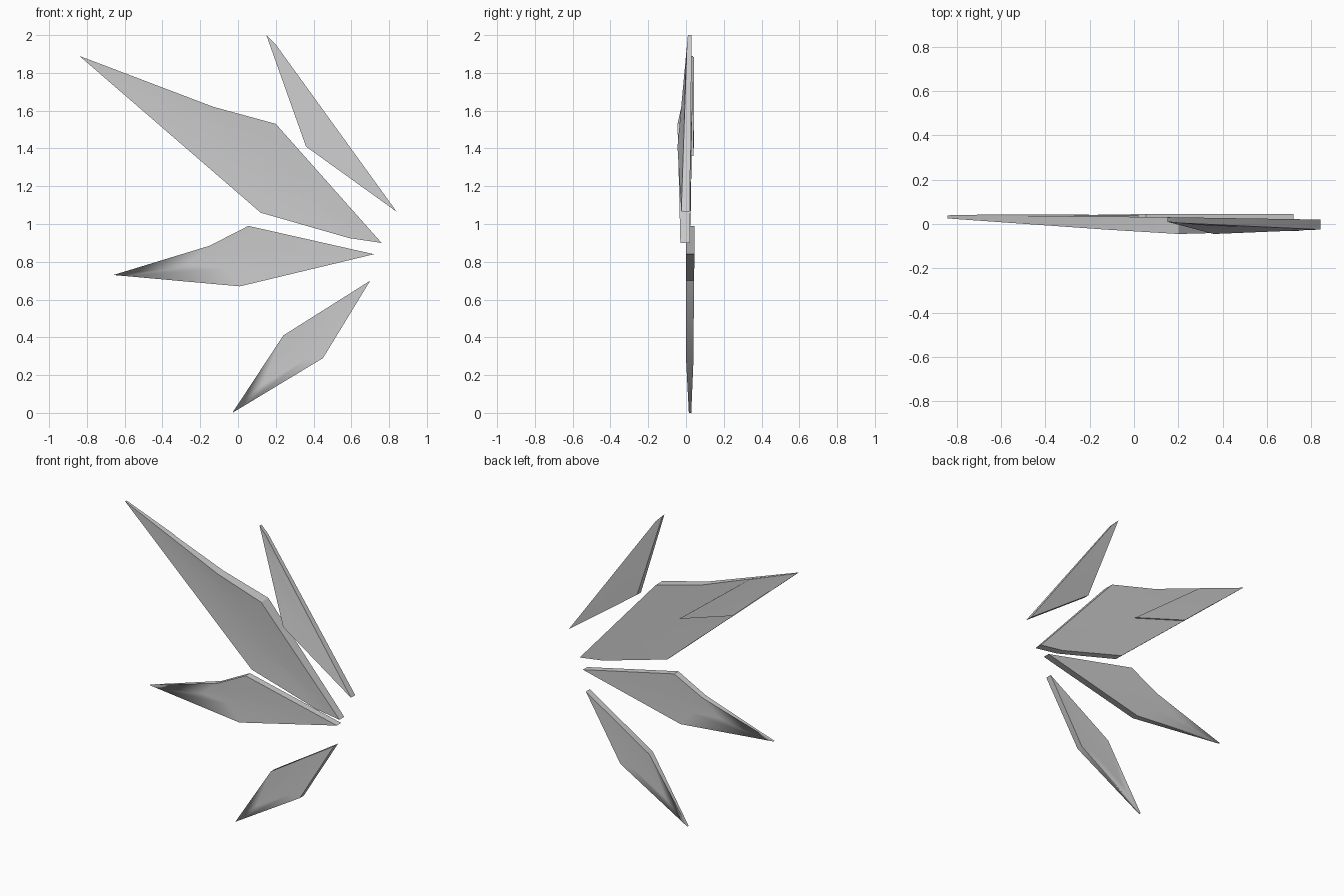
import bpy, bmesh
from mathutils import Vector

cube = bpy.data.objects.get("Cube")
if cube:
    bpy.data.objects.remove(cube, do_unlink=True)

grey = bpy.data.materials.new("shard grey")
grey.use_nodes = True
colour = (0.6, 0.6, 0.6, 1)
grey.diffuse_color = colour
bsdf = next(n for n in grey.node_tree.nodes if n.type == "BSDF_PRINCIPLED")
bsdf.inputs["Base Color"].default_value = colour


def shard(name, outline, inner=0.5, soft_tip=False):
    """Thin blade; outline rows are x, z, front y, back y, starting at the tip."""
    rows = [Vector(r) for r in outline]
    if soft_tip:
        # extra corner just along the lower edge, where the edge fades out
        rows.insert(1, rows[0].lerp(rows[1], 0.1))
    n = len(rows)
    centre = sum(rows, Vector((0, 0, 0, 0))) / n
    bm = bmesh.new()
    rims = []
    for side in (2, 3):
        rim = [bm.verts.new((r[0], r[side], r[1])) for r in rows]
        core = []
        for r in rows:
            p = centre.lerp(r, inner)
            core.append(bm.verts.new((p[0], p[side], p[1])))
        bm.faces.new(core)
        for i in range(n):
            j = (i + 1) % n
            bm.faces.new((rim[i], rim[j], core[j], core[i]))
        rims.append(rim)
    front, back = rims
    for i in range(n):
        j = (i + 1) % n
        bm.faces.new((front[i], front[j], back[j], back[i]))
    bmesh.ops.recalc_face_normals(bm, faces=bm.faces[:])

    # smooth faces, sharp rim, rim softened at the tip
    for f in bm.faces:
        f.smooth = True
    for e in bm.edges:
        e.smooth = e.calc_face_angle(0) < 0.5
    if soft_tip:
        for rim in rims:
            bm.edges.get((rim[0], rim[1])).smooth = True

    mesh = bpy.data.meshes.new(name)
    bm.to_mesh(mesh)
    bm.free()
    mesh.materials.append(grey)
    obj = bpy.data.objects.new(name, mesh)
    bpy.context.collection.objects.link(obj)
    return obj


# narrow shard at the top
shard("top_shard", [
    (0.15, 2.0, 0.01, 0.03), (0.36, 1.41, -0.045, -0.005),
    (0.84, 1.065, -0.025, 0.02), (0.2, 1.95, 0.005, 0.03)])

# largest shard
shard("large_shard", [
    (-0.84, 1.89, 0.025, 0.038), (0.12, 1.06, -0.03, 0.025),
    (0.59, 0.925, -0.03, 0.02), (0.76, 0.9, -0.03, 0.02),
    (0.2, 1.53, -0.045, 0.03), (-0.13, 1.62, -0.025, 0.034)])

# raised facet on the back of the largest shard
shard("large_shard_back_facet", [
    (-0.83, 1.885, 0.032, 0.041), (-0.37, 1.485, 0.025, 0.043),
    (0.02, 1.36, 0.022, 0.04), (-0.49, 1.755, 0.025, 0.043)])

# middle shard
shard("middle_shard", [
    (-0.66, 0.73, 0.02, 0.03), (0.01, 0.67, 0.0, 0.042),
    (0.72, 0.84, 0.0, 0.045), (0.055, 0.99, 0.0, 0.045),
    (-0.15, 0.885, 0.003, 0.042)], inner=0.3, soft_tip=True)

# small shard at the bottom
shard("bottom_shard", [
    (-0.03, 0.0, 0.015, 0.028), (0.45, 0.29, 0.0, 0.04),
    (0.7, 0.7, 0.0, 0.042), (0.24, 0.41, 0.0, 0.04)], soft_tip=True)
